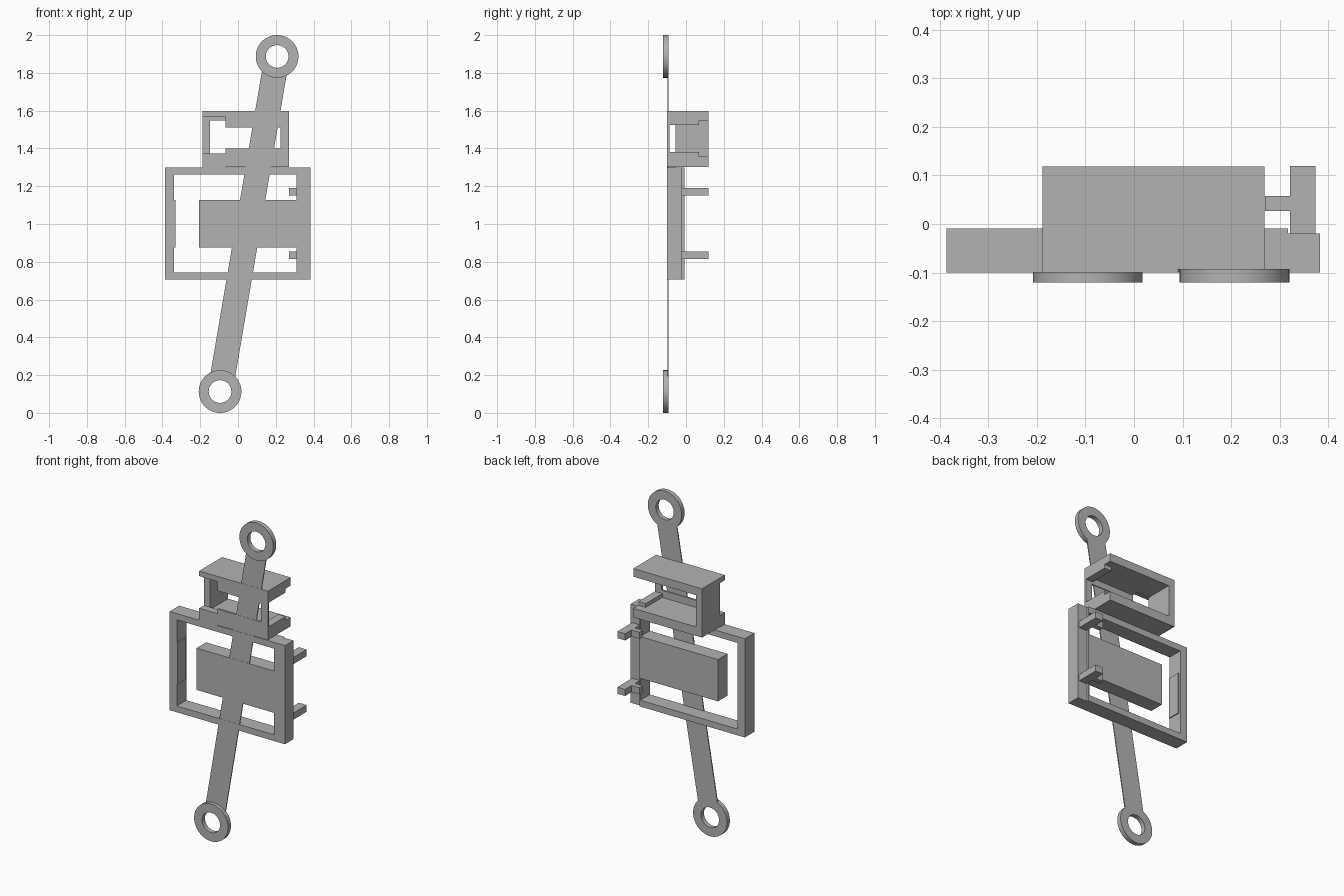
import bpy, bmesh, math
from mathutils import Vector

old = bpy.data.objects.get("Cube")
if old:
    bpy.data.objects.remove(old, do_unlink=True)

GREY = (0.45, 0.45, 0.45, 1)
mat = bpy.data.materials.new("plain grey")
mat.use_nodes = True
mat.diffuse_color = GREY
mat.node_tree.nodes["Principled BSDF"].inputs["Base Color"].default_value = GREY

FRONT = -0.1


def finish(name, bm):
    bmesh.ops.recalc_face_normals(bm, faces=bm.faces)
    mesh = bpy.data.meshes.new(name)
    bm.to_mesh(mesh)
    bm.free()
    mesh.materials.append(mat)
    obj = bpy.data.objects.new(name, mesh)
    bpy.context.collection.objects.link(obj)
    return obj


def boxes(name, *spans):
    """One object made of boxes, each given as x, y and z ranges."""
    bm = bmesh.new()
    for span in spans:
        verts = bmesh.ops.create_cube(bm, size=1)["verts"]
        for v in verts:
            v.co = Vector([(lo + hi) / 2 + c * (hi - lo)
                           for c, (lo, hi) in zip(v.co, span)])
    return finish(name, bm)


def extruded(name, outline, y0, y1):
    """A prism from an (x, z) outline."""
    bm = bmesh.new()
    face = bm.faces.new([bm.verts.new((x, y0, z)) for x, z in outline])
    new = bmesh.ops.extrude_face_region(bm, geom=[face])["geom"]
    moved = [g for g in new if isinstance(g, bmesh.types.BMVert)]
    bmesh.ops.translate(bm, verts=moved, vec=(0, y1 - y0, 0))
    return finish(name, bm)


def ring(name, centre, outer, inner, y0, y1, sides=64):
    bm = bmesh.new()
    section = [(outer, y0), (outer, y1), (inner, y1), (inner, y0)]
    loops = []
    for i in range(sides):
        a = math.tau * i / sides
        loops.append([bm.verts.new((centre.x + r * math.cos(a), y,
                                    centre.y + r * math.sin(a)))
                      for r, y in section])
    for i in range(sides):
        p, q = loops[i], loops[(i + 1) % sides]
        for k in range(4):
            n = (k + 1) % 4
            bm.faces.new((p[k], p[n], q[n], q[k]))
    obj = finish(name, bm)
    bpy.ops.object.select_all(action='DESELECT')
    obj.select_set(True)
    bpy.context.view_layer.objects.active = obj
    bpy.ops.object.shade_smooth_by_angle(angle=math.radians(35))


# Slanted strap with an eyelet at each end
low, high = Vector((-0.095, 0.113)), Vector((0.207, 1.887))
along = (high - low).normalized()
across = Vector((along.y, -along.x)) * 0.066
a, b = low + along * 0.09, high - along * 0.09
extruded("strap", [a - across, a + across, b + across, b - across], -0.099, -0.093)
ring("lower_eyelet", low, 0.113, 0.06, -0.121, -0.093)
ring("upper_eyelet", high, 0.113, 0.06, -0.121, -0.093)

# Rectangular frame, shallower along its left bar
deep = (FRONT, -0.009)
boxes("frame",
      ((-0.386, -0.338), deep, (0.705, 1.3)),
      ((-0.338, 0.317), deep, (1.262, 1.3)),
      ((-0.338, 0.317), deep, (0.705, 0.743)),
      ((0.311, 0.317), deep, (0.743, 1.262)),
      ((0.317, 0.383), (FRONT, -0.02), (0.705, 1.3)))
boxes("frame_inner_pad", ((-0.338, -0.332), (FRONT, -0.02), (0.875, 1.127)))
boxes("centre_panel", ((-0.207, 0.311), deep, (0.875, 1.127)))

# Two clips behind the left bar, each with a finger pointing inward
for name, z in (("upper_clip", 1.17), ("lower_clip", 0.835)):
    height = (z - 0.02, z + 0.02)
    boxes(name,
          ((0.322, 0.374), (-0.02, 0.12), height),
          ((0.27, 0.322), (0.027, 0.058), height))

# Open box on top of the frame
L, R, STEP, BACK = -0.189, 0.269, -0.066, 0.118
NOTCH = -0.055
boxes("box_roof",
      ((L, R), (NOTCH, BACK), (1.548, 1.597)),
      ((STEP, R), (FRONT, NOTCH), (1.548, 1.597)),
      ((L, STEP), (FRONT, NOTCH), (1.566, 1.597)))
boxes("box_floor",
      ((L, R), (NOTCH, BACK), (1.303, 1.357)),
      ((STEP, R), (FRONT, NOTCH), (1.303, 1.357)),
      ((L, STEP), (FRONT, NOTCH), (1.298, 1.372)))
boxes("box_side", ((L, -0.149), (NOTCH, BACK), (1.357, 1.548)))

# Thin front wall with a window, and stop lips at the open end
wall = (FRONT, -0.088)
boxes("box_front",
      ((STEP, R), wall, (1.51, 1.548)),
      ((STEP, R), wall, (1.357, 1.4)),
      ((0.225, R), wall, (1.4, 1.51)))
lip = (-0.088, 0.07)
boxes("box_lips",
      ((0.22, R), lip, (1.525, 1.548)),
      ((0.22, R), lip, (1.357, 1.38)))
